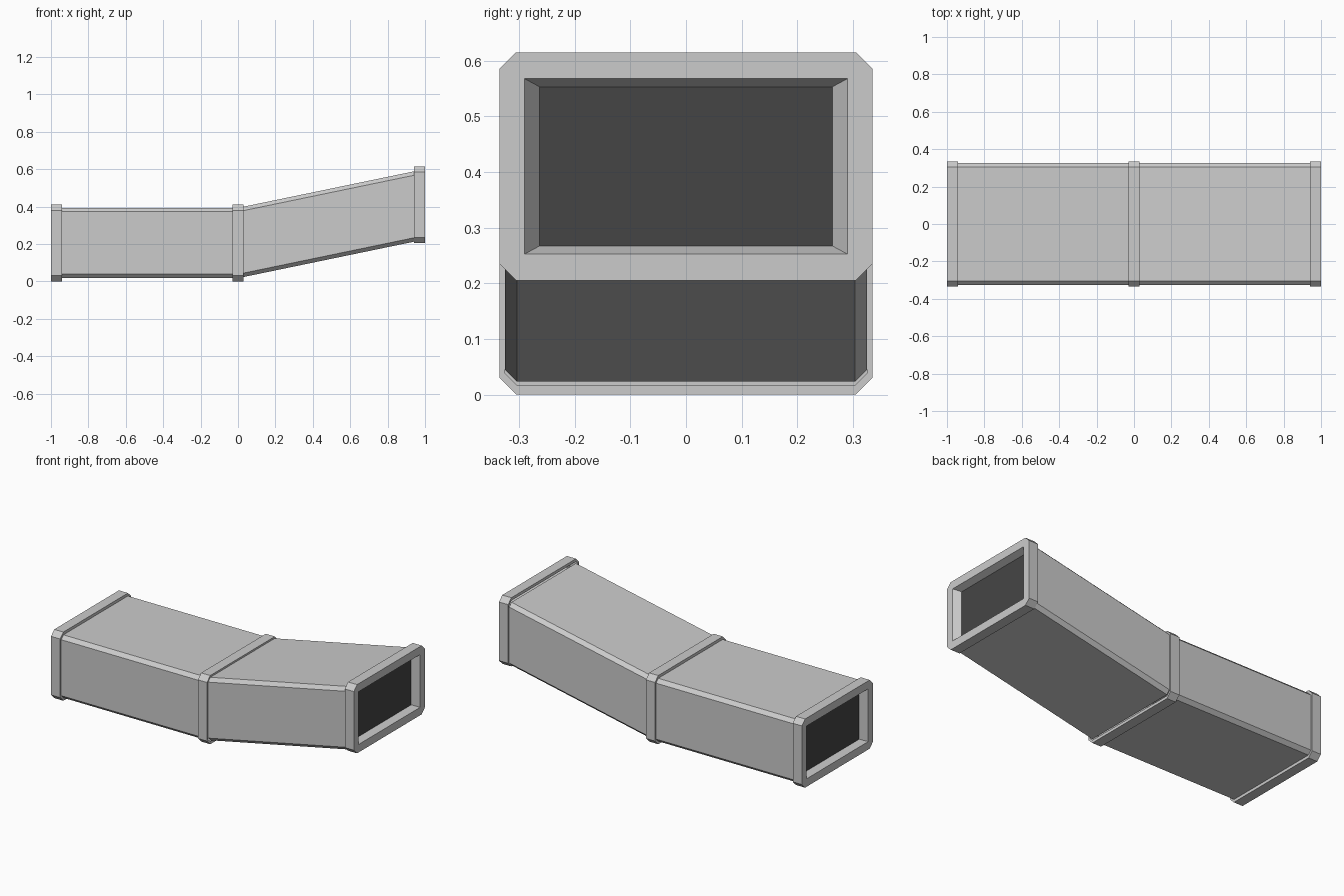
import bpy, bmesh

if "Cube" in bpy.data.objects:
    bpy.data.objects.remove(bpy.data.objects["Cube"])

MID = 0.205      # centre height of the level duct
RISE = 0.205     # height gained by the sloped duct

# Cross-sections: half width, half height, corner chamfer
BODY = (0.325, 0.188, 0.021)
COLLAR = (0.335, 0.205, 0.03)
MOUTH = (0.29, 0.1575, 0.0)
RECESS = (0.263, 0.143, 0.0)


def ring(x, z, section):
    w, h, c = section
    pts = [(w, h - c), (w - c, h), (c - w, h), (-w, h - c),
           (-w, c - h), (c - w, -h), (w - c, -h), (w, c - h)]
    return [(x, y, z + dz) for y, dz in pts]


def loft(name, rings):
    bm = bmesh.new()
    loops = [[bm.verts.new(p) for p in r] for r in rings]
    for a, b in zip(loops, loops[1:]):
        for i in range(8):
            j = (i + 1) % 8
            bm.faces.new((a[i], a[j], b[j], b[i]))
    # Weld the zero-size chamfers of the square openings
    bmesh.ops.remove_doubles(bm, verts=bm.verts, dist=1e-5)
    # Orient faces along the loft so they point outwards
    if rings[0][0][0] < rings[1][0][0] or rings[1][0][0] < rings[2 % len(rings)][0][0]:
        bmesh.ops.reverse_faces(bm, faces=bm.faces)
        bmesh.ops.reverse_faces(bm, faces=bm.faces)
    else:
        bmesh.ops.reverse_faces(bm, faces=bm.faces)
    return finish(name, bm)


def finish(name, bm):
    me = bpy.data.meshes.new(name)
    bm.normal_update()
    bm.to_mesh(me)
    bm.free()
    ob = bpy.data.objects.new(name, me)
    bpy.context.collection.objects.link(ob)
    return ob


dark = bpy.data.materials.new("dark_opening")
dark.diffuse_color = (0.06, 0.06, 0.06, 1)
dark.use_nodes = True
dark.node_tree.nodes["Principled BSDF"].inputs["Base Color"].default_value = dark.diffuse_color

# Duct runs
loft("level_duct", [ring(-0.94, MID, BODY), ring(-0.03, MID, BODY)])
loft("sloped_duct", [ring(0.03, MID + RISE * 0.03, BODY),
                     ring(0.94, MID + RISE * 0.95, BODY)])

# Middle joint collar
loft("middle_collar", [ring(-0.03, MID, BODY), ring(-0.03, MID, COLLAR),
                       ring(0.03, MID, COLLAR), ring(0.03, MID, BODY)])

# End collars with a tapered recess and a dark back panel
for side, s, z in (("left", -1, MID), ("right", 1, MID + RISE)):
    back = ring(s * 0.96, z, RECESS)
    loft(side + "_collar", [ring(s * 0.94, z, BODY), ring(s * 0.94, z, COLLAR),
                            ring(s, z, COLLAR), ring(s, z, MOUTH), back])
    bm = bmesh.new()
    corners = back[1::2] if s < 0 else back[::-1][::2]
    bm.faces.new([bm.verts.new(p) for p in corners])
    bm.normal_update()
    for f in bm.faces:
        if f.normal.x * s < 0:
            f.normal_flip()
    panel = finish(side + "_opening_panel", bm)
    panel.data.materials.append(dark)
